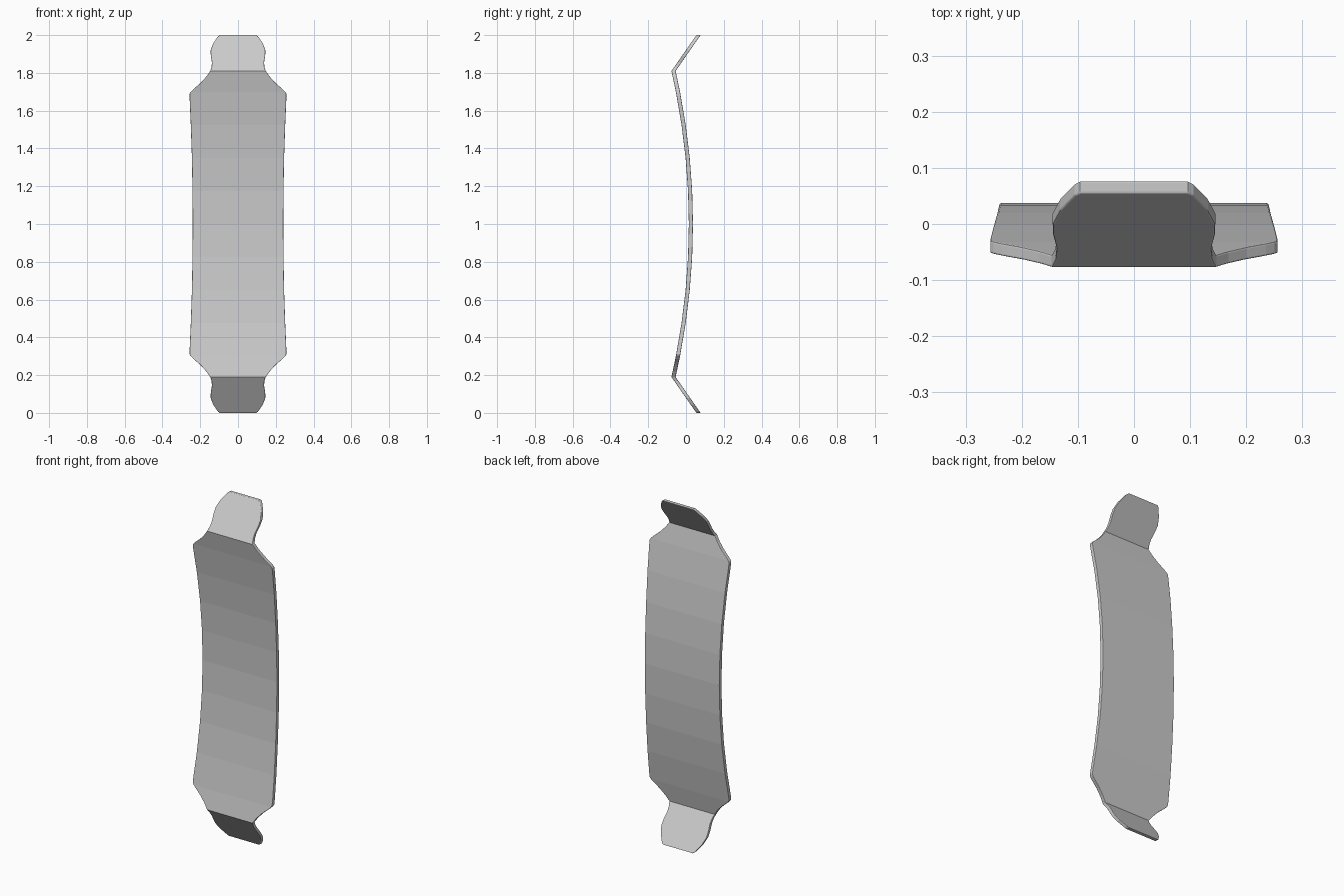
import bpy
import bmesh

old = bpy.data.objects.get("Cube")
if old:
    bpy.data.objects.remove(old, do_unlink=True)

THICK = 0.022
KINK = 0.81      # distance from the middle to the fold of each kick
STEP = 0.175     # length of one flat facet of the bowed platform

# Half outline: (distance from the middle, half width)
outline = [(0, 0.24), (0.175, 0.241), (0.35, 0.244), (0.525, 0.25), (0.665, 0.256),
           (0.69, 0.256), (0.70, 0.25), (0.715, 0.235), (0.745, 0.2), (0.78, 0.168),
           (KINK, 0.147), (0.83, 0.14), (0.856, 0.138), (0.89, 0.144), (0.92, 0.145),
           (0.955, 0.132), (0.98, 0.115), (0.993, 0.106), (1.0, 0.096)]


def bow(t):
    return 0.015 - 0.092 * (t / KINK) ** 2


def front_y(t):
    """Front surface: faceted bow, then a straight kick."""
    if t >= KINK:
        return bow(KINK) + (t - KINK) / (1 - KINK) * 0.132
    a = int(t / STEP + 1e-6) * STEP
    b = min(a + STEP, KINK)
    return bow(a) + (bow(b) - bow(a)) * (t - a) / (b - a)


# Deck: rows of four corners, bridged from end to end
rows = [(1 - t, t, w) for t, w in reversed(outline)] + [(1 + t, t, w) for t, w in outline[1:]]
bm = bmesh.new()
rings = []
for z, t, w in rows:
    y = front_y(t)
    corners = [(-w, y), (w, y), (w, y + THICK), (-w, y + THICK)]
    rings.append([bm.verts.new((x, yy, z)) for x, yy in corners])
for low, high in zip(rings, rings[1:]):
    for i in range(4):
        j = (i + 1) % 4
        bm.faces.new((low[i], low[j], high[j], high[i]))
bm.faces.new(rings[0][::-1])
bm.faces.new(rings[-1])
bmesh.ops.recalc_face_normals(bm, faces=bm.faces)

mesh = bpy.data.meshes.new("deck")
bm.to_mesh(mesh)
bm.free()
deck = bpy.data.objects.new("deck", mesh)
bpy.context.collection.objects.link(deck)

# Slightly eased rim
bevel = deck.modifiers.new("eased_rim", 'BEVEL')
bevel.width = 0.003
bevel.segments = 2
bevel.limit_method = 'ANGLE'
bevel.angle_limit = 0.9

# Plain grey finish
grey = bpy.data.materials.new("plain_grey")
grey.use_nodes = True
colour = (0.6, 0.6, 0.6, 1)
grey.diffuse_color = colour
grey.node_tree.nodes["Principled BSDF"].inputs["Base Color"].default_value = colour
mesh.materials.append(grey)
